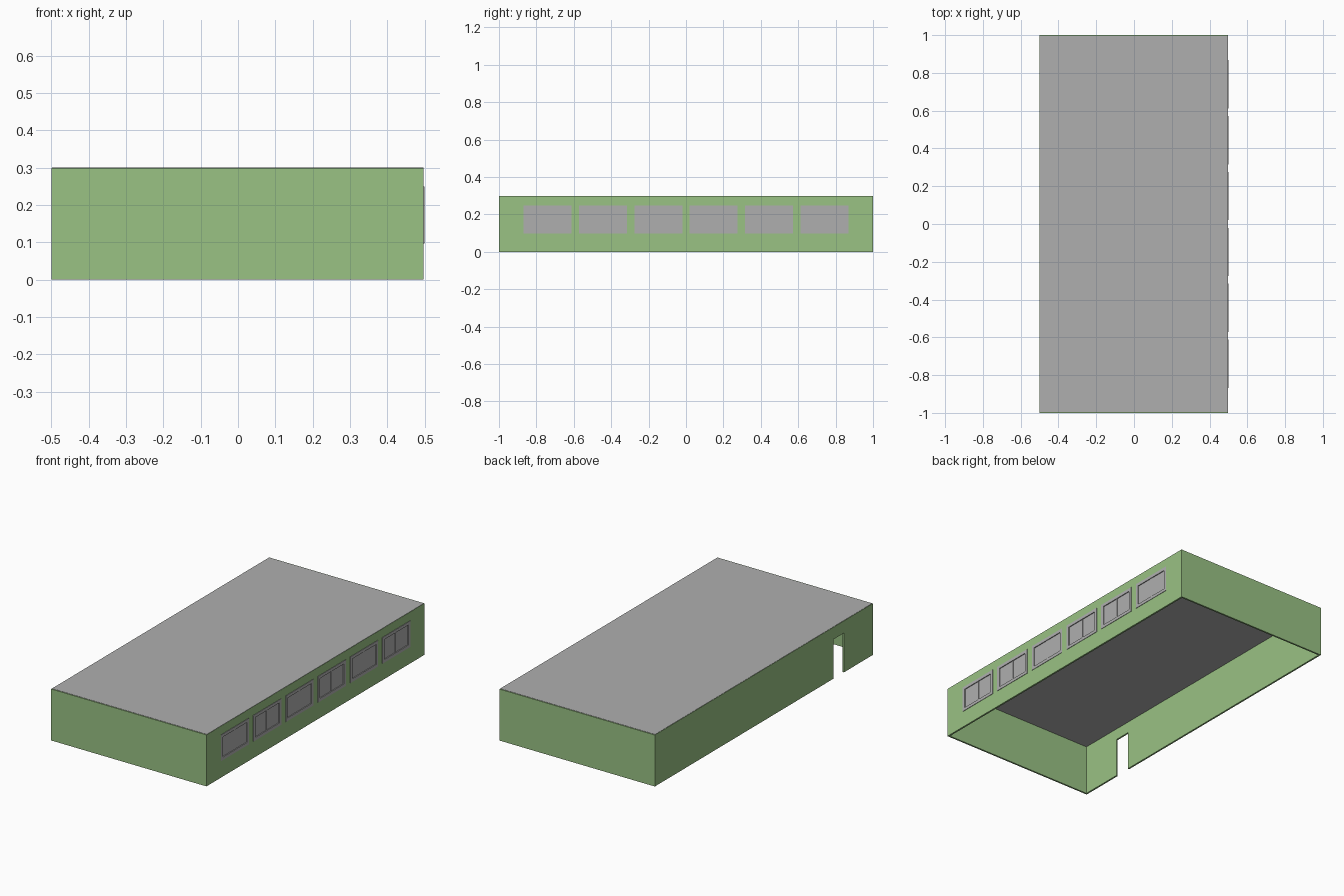
import bpy

cube = bpy.data.objects.get("Cube")
if cube:
    bpy.data.objects.remove(cube, do_unlink=True)


def material(name, color):
    mat = bpy.data.materials.new(name)
    mat.use_nodes = True
    mat.diffuse_color = color
    mat.node_tree.nodes["Principled BSDF"].inputs["Base Color"].default_value = color
    return mat


green = material("wall green", (0.32, 0.54, 0.23, 1))
grey = material("plain grey", (0.43, 0.43, 0.43, 1))


def box(name, mat, x, y, z):
    """Box spanning the given (min, max) ranges."""
    bpy.ops.mesh.primitive_cube_add(size=1)
    ob = bpy.context.object
    ob.name = name
    spans = (x, y, z)
    ob.location = [(a + b) / 2 for a, b in spans]
    ob.scale = [b - a for a, b in spans]
    bpy.ops.object.transform_apply(location=True, rotation=True, scale=True)
    ob.data.materials.append(mat)
    return ob


def cut(target, cutter):
    """Subtract the cutter from the target and discard it."""
    mod = target.modifiers.new("opening", "BOOLEAN")
    mod.operation = "DIFFERENCE"
    mod.solver = "EXACT"
    mod.object = cutter
    bpy.context.view_layer.objects.active = target
    bpy.ops.object.modifier_apply(modifier=mod.name)
    bpy.data.objects.remove(cutter, do_unlink=True)


OUT = 0.4975    # outer face of the windowed wall
THICK = 0.01
TOP = 0.2985    # wall height below the roof sheet

# Open-bottomed shell with a doorway in the right-hand wall
walls = box("walls", green, (-0.5, OUT), (-1, 1), (0, TOP))
cut(walls, box("room_cutter", green, (-0.5 + THICK, OUT - THICK),
               (-1 + THICK, 1 - THICK), (-0.1, 0.4)))
cut(walls, box("door_cutter", green, (-0.6, -0.4), (-0.735, -0.637), (-0.1, 0.228)))

# Thin roof sheet
box("roof", grey, (-0.498, OUT - 0.001), (-0.995, 0.995), (0.294, 0.3))

# Row of six framed windows along the left-hand wall
LOW, HIGH, HALF, RIM = 0.097, 0.249, 0.128, 0.018
for i in range(6):
    y = (i - 2.5) * 0.296
    cut(walls, box("window_cutter", green, (0.4, 0.6),
                   (y - HALF + 0.004, y + HALF - 0.004), (LOW + 0.004, HIGH - 0.004)))
    frame = box(f"window_frame_{i + 1}", grey, (OUT - THICK - 0.001, 0.5),
                (y - HALF, y + HALF), (LOW, HIGH))
    cut(frame, box("frame_cutter", grey, (0.4, 0.6),
                   (y - HALF + RIM, y + HALF - RIM), (LOW + RIM, HIGH - RIM)))
    box(f"window_pane_{i + 1}", grey, (0.491, 0.495),
        (y - HALF + 0.01, y + HALF - 0.01), (LOW + 0.01, HIGH - 0.01))
    box(f"window_mullion_{i + 1}", grey, (0.49, 0.497),
        (y - 0.005, y + 0.005), (LOW + 0.01, HIGH - 0.01))
